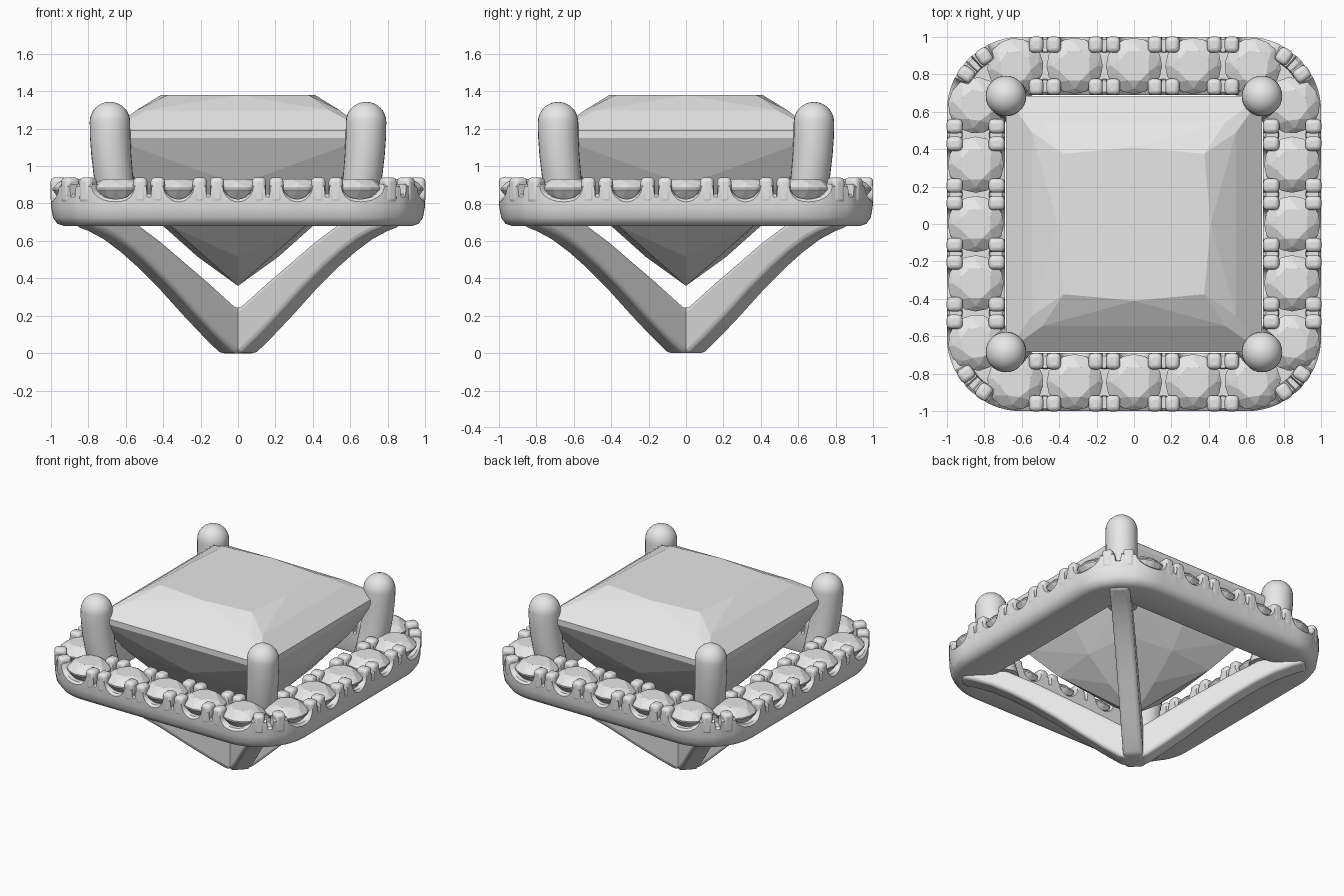
import bpy, bmesh, math
from mathutils import Vector, Matrix

if "Cube" in bpy.data.objects:
    bpy.data.objects.remove(bpy.data.objects["Cube"])

MAT = bpy.data.materials.new("light grey")
MAT.diffuse_color = (0.8, 0.8, 0.8, 1)
MAT.use_nodes = True
MAT.node_tree.nodes["Principled BSDF"].inputs["Base Color"].default_value = MAT.diffuse_color


def finish(name, bm, smooth=None, bevel=0.0):
    bmesh.ops.recalc_face_normals(bm, faces=bm.faces)
    me = bpy.data.meshes.new(name)
    bm.to_mesh(me)
    bm.free()
    me.materials.append(MAT)
    ob = bpy.data.objects.new(name, me)
    bpy.context.collection.objects.link(ob)
    if smooth:
        me.shade_smooth()
        me.set_sharp_from_angle(angle=math.radians(smooth))
    if bevel:
        mod = ob.modifiers.new("round_edges", 'BEVEL')
        mod.width, mod.segments = bevel, 3
        mod.limit_method, mod.angle_limit = 'ANGLE', math.radians(35)
    return ob


def hull(bm, pts):
    vs = [bm.verts.new(p) for p in pts]
    bmesh.ops.convex_hull(bm, input=vs)


def loft(bm, rings, closed=False):
    """Skin a list of equal-length point rings."""
    vs = [[bm.verts.new(p) for p in r] for r in rings]
    n = len(vs[0])
    for i in range(len(vs) if closed else len(vs) - 1):
        a, b = vs[i], vs[(i + 1) % len(vs)]
        for j in range(n):
            k = (j + 1) % n
            bm.faces.new((a[j], a[k], b[k], b[j]))
    if not closed:
        bm.faces.new(vs[0])
        bm.faces.new(vs[-1])


def circle(cx, cy, z, r, n, turn=0.0):
    return [(cx + r * math.cos(2 * math.pi * i / n + turn),
             cy + r * math.sin(2 * math.pi * i / n + turn), z) for i in range(n)]


# centre stone: princess cut as a convex hull of facet corners
def square_ring(corner, mid, z):
    pts = [(sx * corner, sy * corner, z) for sx in (-1, 1) for sy in (-1, 1)]
    if mid:
        pts += [(mid, 0, z), (-mid, 0, z), (0, mid, z), (0, -mid, z)]
    return pts


pts = square_ring(0.375, 0.41, 1.38)
pts += [(sx * a, sy * b, 1.297) for sx in (-1, 1) for sy in (-1, 1)
        for a, b in ((0.49, 0.545), (0.545, 0.49))]
pts += square_ring(0.685, 0, 1.19) + square_ring(0.685, 0, 1.15)
pts += square_ring(0.53, 0.56, 0.90) + square_ring(0.36, 0.40, 0.68)
pts += square_ring(0.165, 0.215, 0.515) + [(0, 0, 0.36)]
bm = bmesh.new()
hull(bm, pts)
finish("centre_stone", bm)

# halo centreline: rounded square measured by arc length
FLAT, RAD = 0.6, 0.245
SIDE = 2 * FLAT + RAD * math.pi / 2
STEP = SIDE / 5


def path(t):
    k = math.floor((t + SIDE / 2) / SIDE)
    v = t - k * SIDE
    s = 1 if v > 0 else -1
    a = max(0, abs(v) - FLAT) / RAD
    p = Vector((s * (min(abs(v), FLAT) + RAD * math.sin(a)),
                -(FLAT + RAD * math.cos(a)), 0))
    n = Vector((s * math.sin(a), -math.cos(a), 0))
    rot = Matrix.Rotation(k * math.pi / 2, 3, 'Z')
    return rot @ p, rot @ n


# halo frame: channel section whose walls dip at each stone and gap
OFFSETS = (-0.5, -0.47, -0.455, -0.26, -0.255, -0.24, -0.2, -0.13, -0.06,
           0.0, 0.06, 0.13, 0.2, 0.24, 0.255, 0.26, 0.455, 0.47)
rings = []
for i in range(20):
    for f in OFFSETS:
        d = abs(f) * STEP
        top = 0.905
        if d < 0.081:
            top -= math.sqrt(0.081 ** 2 - d * d)
        elif d > 0.147:
            top = 0.85
        p, n = path((i + f) * STEP)
        section = ((0.14, top), (0.155, top - 0.015), (0.153, 0.78), (0.143, 0.725),
                   (0.12, 0.692), (0.085, 0.68), (-0.12, 0.68), (-0.147, 0.69),
                   (-0.155, 0.72), (-0.155, top - 0.015), (-0.14, top),
                   (-0.075, top), (-0.07, 0.79), (0.07, 0.79), (0.075, top))
        rings.append([p + n * o + Vector((0, 0, z)) for o, z in section])
bm = bmesh.new()
loft(bm, rings, closed=True)
finish("halo_frame", bm, smooth=40)

# halo stones and the small claws that hold them
stones, claws = bmesh.new(), bmesh.new()
for i in range(20):
    p, n = path(i * STEP)
    a = math.atan2(n.y, n.x)
    e = math.pi / 8
    hull(stones, circle(p.x, p.y, 0.932, 0.085, 8, a + e)
         + circle(p.x, p.y, 0.91, 0.122, 8, a)
         + circle(p.x, p.y, 0.882, 0.15, 16, a)
         + circle(p.x, p.y, 0.872, 0.15, 16, a)
         + circle(p.x, p.y, 0.80, 0.095, 8, a + e) + [(p.x, p.y, 0.72)])
    for d in (-0.112, 0.112):
        p, n = path(i * STEP + d)
        for off in (-0.112, 0.113):
            c = p + n * off
            m = (Matrix.Translation((c.x, c.y, 0.87))
                 @ Matrix.Rotation(math.atan2(n.y, n.x), 4, 'Z')
                 @ Matrix.Diagonal((0.086, 0.076, 0.14, 1)))
            bmesh.ops.create_cube(claws, size=1, matrix=m)
finish("halo_stones", stones)
finish("halo_claws", claws, smooth=50, bevel=0.024)

# four main prongs with domed tips, leaning inwards at the foot
for k in range(4):
    sx, sy = ((1, 1), (-1, 1), (-1, -1), (1, -1))[k]
    spine = [(0.62, 0.70, 0.10), (0.645, 0.82, 0.102), (0.665, 0.94, 0.105),
             (0.677, 1.06, 0.107), (0.683, 1.16, 0.108), (0.684, 1.235, 0.108)]
    for j in range(1, 9):
        a = j / 8.2 * math.pi / 2
        spine.append((0.684, 1.235 + 0.108 * math.sin(a), 0.108 * math.cos(a)))
    bm = bmesh.new()
    loft(bm, [circle(sx * c, sy * c, z, r, 28) for c, z, r in spine])
    finish(f"prong_{k + 1}", bm, smooth=50)

# four curved basket rails meeting at the foot, each in a diagonal plane
RAIL = ((-0.03, 0), (0.06, 0), (0.15, 0.09), (0.254, 0.2), (0.38, 0.34), (0.5, 0.46),
        (0.59, 0.54), (0.68, 0.607), (0.76, 0.65), (0.825, 0.675), (0.825, 0.73),
        (0.63, 0.73), (0.55, 0.67), (0.45, 0.595), (0.34, 0.5), (0.2, 0.38),
        (0.05, 0.245), (-0.03, 0.245))
for k in range(4):
    rot = Matrix.Rotation(math.pi / 4 + k * math.pi / 2, 3, 'Z')
    bm = bmesh.new()
    loft(bm, [[rot @ Vector((x * math.sqrt(2), w, z)) for x, z in RAIL]
              for w in (-0.068, 0.068)])
    finish(f"basket_rail_{k + 1}", bm, smooth=40, bevel=0.025)
